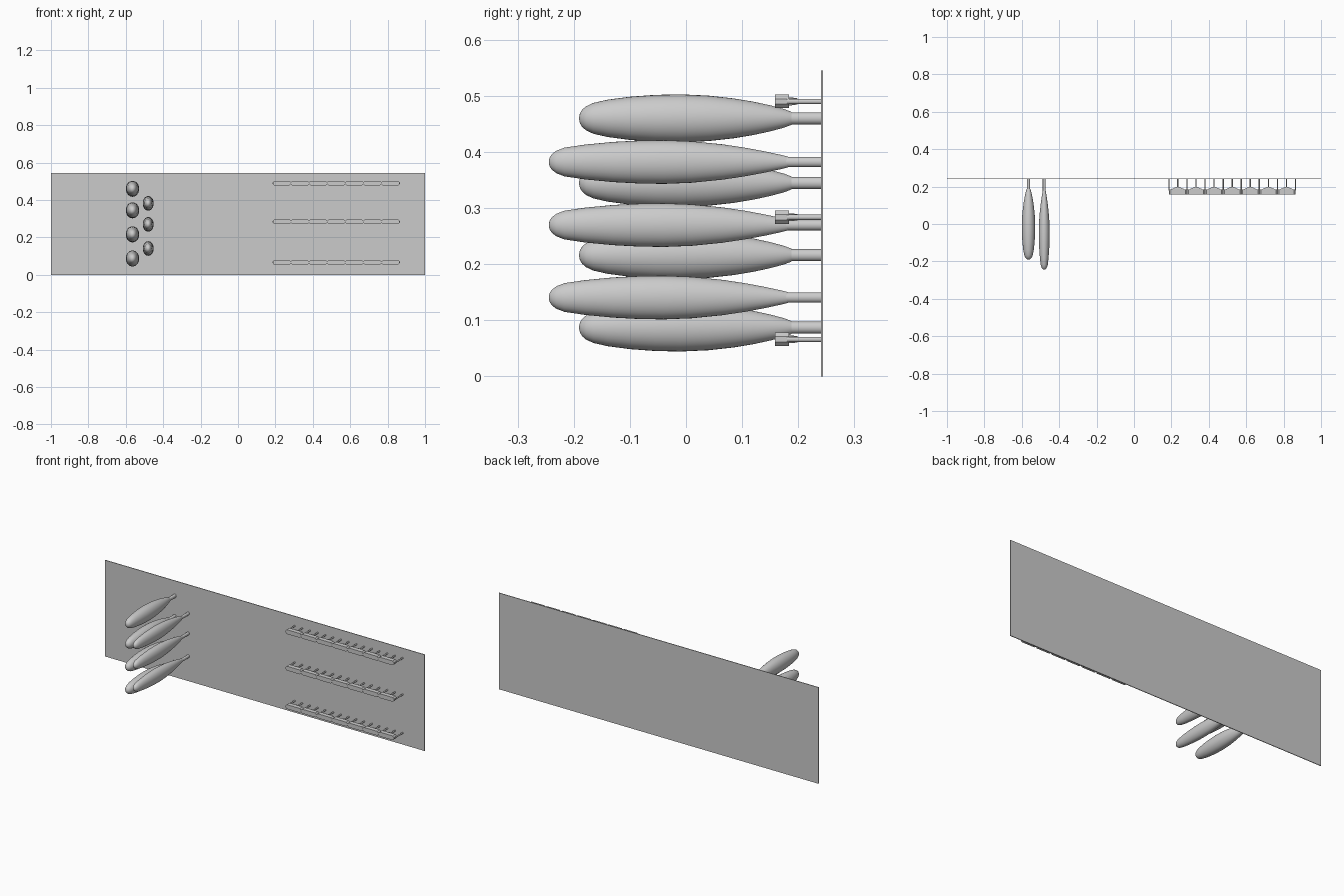
import bpy, bmesh, math

if "Cube" in bpy.data.objects:
    bpy.data.objects.remove(bpy.data.objects["Cube"])


def finish(name, bm, smooth=False):
    bmesh.ops.recalc_face_normals(bm, faces=bm.faces)
    me = bpy.data.meshes.new(name)
    bm.to_mesh(me)
    bm.free()
    ob = bpy.data.objects.new(name, me)
    bpy.context.collection.objects.link(ob)
    if smooth:
        bpy.ops.object.select_all(action='DESELECT')
        ob.select_set(True)
        bpy.context.view_layer.objects.active = ob
        bpy.ops.object.shade_smooth_by_angle(angle=math.radians(35))
    return ob


def box(name, x0, x1, y0, y1, z0, z1):
    bm = bmesh.new()
    bmesh.ops.create_cube(bm, size=1)
    for v in bm.verts:
        v.co.x = x0 + (v.co.x + .5) * (x1 - x0)
        v.co.y = y0 + (v.co.y + .5) * (y1 - y0)
        v.co.z = z0 + (v.co.z + .5) * (z1 - z0)
    return finish(name, bm)


def loft(bm, rings):
    """Skin a list of equal-length point rings and cap both ends."""
    vs = [[bm.verts.new(p) for p in r] for r in rings]
    n = len(vs[0])
    for a, b in zip(vs, vs[1:]):
        for i in range(n):
            j = (i + 1) % n
            bm.faces.new((a[i], a[j], b[j], b[i]))
    bm.faces.new(vs[0])
    bm.faces.new(vs[-1])


def turned(name, x, z, profile, squash, sides=32):
    """Elliptical solid along y; profile is (y, half height)."""
    angs = [2 * math.pi * i / sides for i in range(sides)]
    bm = bmesh.new()
    loft(bm, [[(x + squash * r * math.cos(a), y, z + r * math.sin(a))
               for a in angs] for y, r in profile])
    return finish(name, bm, True)


# backing panel
WALL = 0.2405
box("wall_panel", -1, 1, WALL, 0.2445, 0, 0.545)

# two columns of hanging pins with short mounting rods
pin_a = [(-.1905, .002), (-.189, .009), (-.185, .0155), (-.178, .0215),
         (-.165, .0275), (-.14, .0332), (-.1, .0385), (-.055, .0418),
         (-.01, .0428), (.04, .0405), (.085, .0355), (.12, .0297),
         (.15, .0232), (.175, .0165), (.188, .0115)]
pin_b = [(-.2445, .002), (-.243, .008), (-.239, .014), (-.231, .02),
         (-.217, .0255), (-.18, .031), (-.13, .0358), (-.085, .0382),
         (-.04, .039), (.01, .037), (.065, .0315), (.105, .0255),
         (.14, .019), (.17, .0125), (.182, .0095)]
columns = [("large", -.564, (.4598, .3446, .216, .087), pin_a, .84, .0107),
           ("slim", -.48, (.382, .2696, .1405), pin_b, .75, .0093)]
for label, x, heights, prof, squash, rod in columns:
    for i, z in enumerate(heights):
        turned(f"{label}_pin_{i}", x, z, prof, squash)
        turned(f"{label}_pin_rod_{i}", x, z,
               [(prof[-1][0] - .006, rod), (WALL + .001, rod)], .85, 16)

# three rails of chamfered blocks standing off the wall on pegs
X0, X1, N = .186, .864, 7
PITCH = (X1 - X0) / N
Y0, Y1, HZ, CH = .159, .184, .0122, .0075
for r, z in enumerate((.49, .2835, .066)):
    bm = bmesh.new()
    for s in range(N):
        a, b = X0 + s * PITCH, X0 + (s + 1) * PITCH
        outline = [(a + CH, -HZ), (b - CH, -HZ), (b, -HZ + CH), (b, HZ - CH),
                   (b - CH, HZ), (a + CH, HZ), (a, HZ - CH), (a, -HZ + CH)]
        loft(bm, [[(px, y, z + pz) for px, pz in outline] for y in (Y0, Y1)])
    finish(f"rail_blocks_{r}", bm)

    # flared base behind every block
    bm = bmesh.new()
    for s in range(N):
        c = X0 + (s + .5) * PITCH
        loft(bm, [[(c + sx * hx, y, z + sz * hz)
                   for sx, sz in ((-1, -1), (1, -1), (1, 1), (-1, 1))]
                  for y, hx, hz in ((Y1 - .001, .036, .007), (.188, .03, .007),
                                    (.199, .005, .0055))])
    finish(f"rail_brackets_{r}", bm)

    # pegs at block centres and joints
    for p in range(2 * N + 1):
        x = min(max(X0 + p * PITCH / 2, X0 + .001), X1 - .001)
        turned(f"rail_peg_{r}_{p}", x, z,
               [(Y1 - .004, .0045), (WALL + .001, .0045)], .75, 12)
